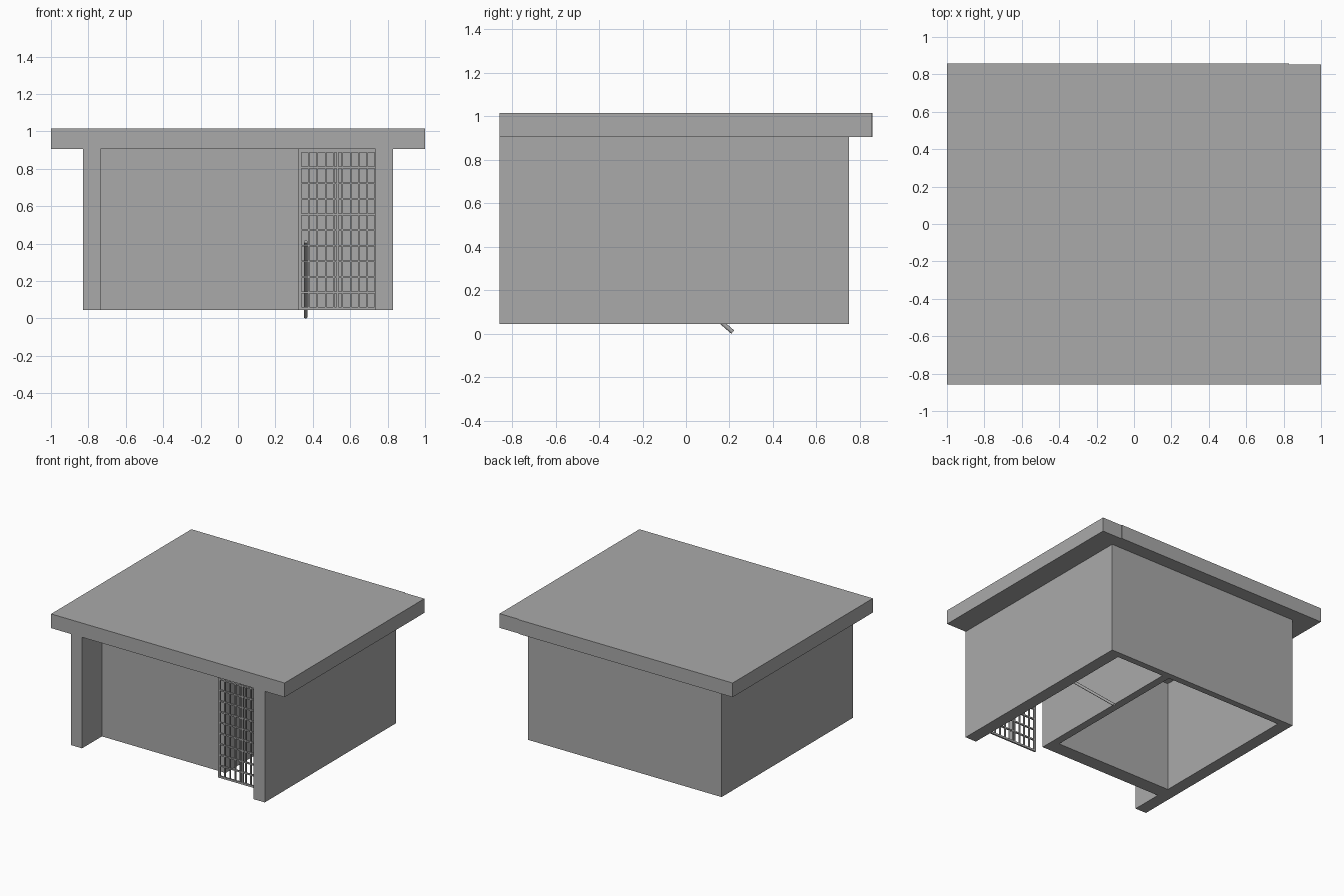
import bpy
from mathutils import Vector

if "Cube" in bpy.data.objects:
    bpy.data.objects.remove(bpy.data.objects["Cube"], do_unlink=True)

GREY = (0.4, 0.4, 0.4, 1)
grey = bpy.data.materials.new("plain grey")
grey.use_nodes = True
grey.diffuse_color = GREY
grey.node_tree.nodes["Principled BSDF"].inputs["Base Color"].default_value = GREY


def box(name, x, y, z):
    """Box from (min, max) pairs on each axis."""
    bpy.ops.mesh.primitive_cube_add(size=1)
    ob = bpy.context.object
    ob.name = name
    spans = (x, y, z)
    ob.location = [(a + b) / 2 for a, b in spans]
    ob.scale = [b - a for a, b in spans]
    ob.data.materials.append(grey)
    return ob


BASE, EAVE, TOP = 0.045, 0.905, 1.015
FRONT, BACK, SIDE = -0.858, 0.75, 0.83
INNER = SIDE - 0.095
DOOR = 0.325
WALL = (BASE, EAVE)

# Roof slab with a slightly deeper strip along most of the back edge
box("roof", (-1, 1), (FRONT, 0.852), (EAVE, TOP))
box("roof_back_trim", (-1, SIDE), (0.852, 0.858), (EAVE, TOP))

# Side walls reach forward to the roof edge
for name, s in (("left_wall", 1), ("right_wall", -1)):
    box(name, sorted((s * INNER, s * SIDE)), (FRONT, BACK), WALL)

# Back wall, recessed front wall and the partition beside the passage
box("back_wall", (-INNER, INNER), (0.70, BACK), WALL)
box("front_wall", (-INNER, DOOR), (-0.615, -0.505), WALL)
box("partition_wall", (DOOR - 0.06, DOOR), (-0.505, 0.70), WALL)

# Lattice gate: outer frame, then evenly spaced bars
GY = (-0.706, -0.694)
box("gate_bottom_rail", (DOOR, INNER), GY, (BASE, 0.06))
box("gate_top_rail", (DOOR, INNER), GY, (0.888, EAVE))
box("gate_right_stile", (DOOR - 0.003, 0.339), GY, WALL)
box("gate_left_stile", (0.73, INNER), GY, WALL)
COLS, ROWS = 9, 10
for i in range(1, COLS):
    cx = 0.335 + i * 0.4 / COLS
    box("gate_upright_bar", (cx - 0.004, cx + 0.004), GY, WALL)
for j in range(1, ROWS):
    cz = 0.055 + j * 0.835 / ROWS
    box("gate_cross_bar", (DOOR, INNER), GY, (cz - 0.005, cz + 0.005))
box("gate_centre_bar", (0.526, 0.537), GY, WALL)

# Slanted pole against the partition
foot, head = Vector((0.362, 0.215, 0.008)), Vector((0.362, -0.25, 0.41))
axis = head - foot
bpy.ops.mesh.primitive_cylinder_add(vertices=12, radius=0.01, depth=axis.length,
                                    location=(foot + head) / 2)
pole = bpy.context.object
pole.name = "slanted_pole"
pole.rotation_euler = axis.to_track_quat("Z", "Y").to_euler()
pole.data.materials.append(grey)
bpy.ops.object.shade_smooth_by_angle()
